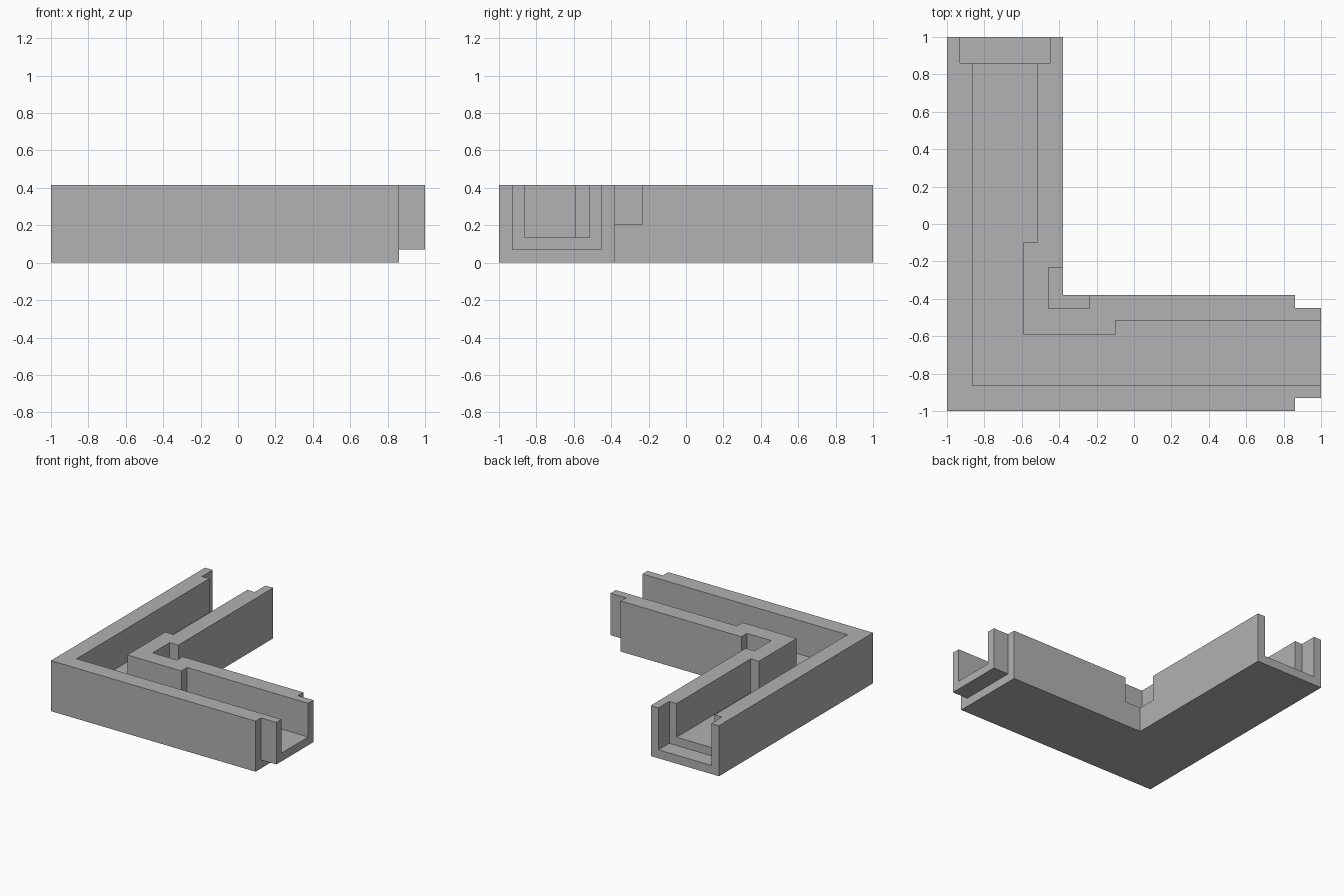
import bpy
import bmesh

cube = bpy.data.objects.get("Cube")
if cube:
    bpy.data.objects.remove(cube, do_unlink=True)

HEIGHT, ABOVE, PAST = 0.415, 0.6, 1.2      # body top, and overshoot for cutters
OUT, INN = -1.0, -0.38                     # outer and inner faces of the elbow
STEP_OUT, STEP_IN = -0.93, -0.45           # joint faces
BORE_OUT, BORE_IN, BORE_CORNER = -0.863, -0.517, -0.592
JOINT, JOINT_Z, FLOOR_Z = 0.86, 0.07, 0.138

grey = bpy.data.materials.new("plain grey")
grey.use_nodes = True
colour = (0.445, 0.445, 0.445, 1)
grey.diffuse_color = colour
grey.node_tree.nodes["Principled BSDF"].inputs["Base Color"].default_value = colour


def prism(name, outline, low, high):
    """Extrude a flat outline from low to high."""
    bm = bmesh.new()
    face = bm.faces.new([bm.verts.new((x, y, low)) for x, y in outline])
    top = bmesh.ops.extrude_face_region(bm, geom=[face])["geom"]
    bmesh.ops.translate(bm, vec=(0, 0, high - low),
                        verts=[v for v in top if isinstance(v, bmesh.types.BMVert)])
    bmesh.ops.recalc_face_normals(bm, faces=bm.faces)
    mesh = bpy.data.meshes.new(name)
    bm.to_mesh(mesh)
    bm.free()
    mesh.materials.append(grey)
    obj = bpy.data.objects.new(name, mesh)
    bpy.context.scene.collection.objects.link(obj)
    return obj


def box(name, x0, x1, y0, y1, low, high):
    return prism(name, [(x0, y0), (x1, y0), (x1, y1), (x0, y1)], low, high)


def mirrored(half):
    """Complete an elbow outline by reflecting it across the diagonal."""
    return half + [(y, x) for x, y in reversed(half) if x != y]


# Solid elbow
elbow = prism("channel_elbow",
              mirrored([(OUT, OUT), (1, OUT), (1, INN), (INN, INN)]), 0, HEIGHT)

cutters = [
    # Open channel, with a thicker wall around the inner corner
    prism("channel_cutter", mirrored([
        (BORE_OUT, BORE_OUT), (PAST, BORE_OUT), (PAST, BORE_IN), (-0.1, BORE_IN),
        (-0.1, BORE_CORNER), (BORE_CORNER, BORE_CORNER)]), FLOOR_Z, ABOVE),
    # Socket at the back end
    box("socket_cutter", STEP_OUT, STEP_IN, JOINT, PAST, JOINT_Z, ABOVE),
    # Notch in the inner corner
    box("corner_notch_cutter", -0.458, -0.237, -0.453, -0.232, 0.205, ABOVE),
    # Spigot at the left end
    box("spigot_front_cutter", JOINT, PAST, -PAST, STEP_OUT, -1, ABOVE),
    box("spigot_back_cutter", JOINT, PAST, STEP_IN, 0, -1, ABOVE),
    box("spigot_bottom_cutter", JOINT, PAST, -PAST, 0, -1, JOINT_Z),
]

# Apply the cuts and remove the cutters
bpy.context.view_layer.objects.active = elbow
for cutter in cutters:
    cutter.hide_render = True
    cut = elbow.modifiers.new(cutter.name, "BOOLEAN")
    cut.operation, cut.solver, cut.object = "DIFFERENCE", "EXACT", cutter
    bpy.ops.object.modifier_apply(modifier=cut.name)
    bpy.data.objects.remove(cutter, do_unlink=True)
